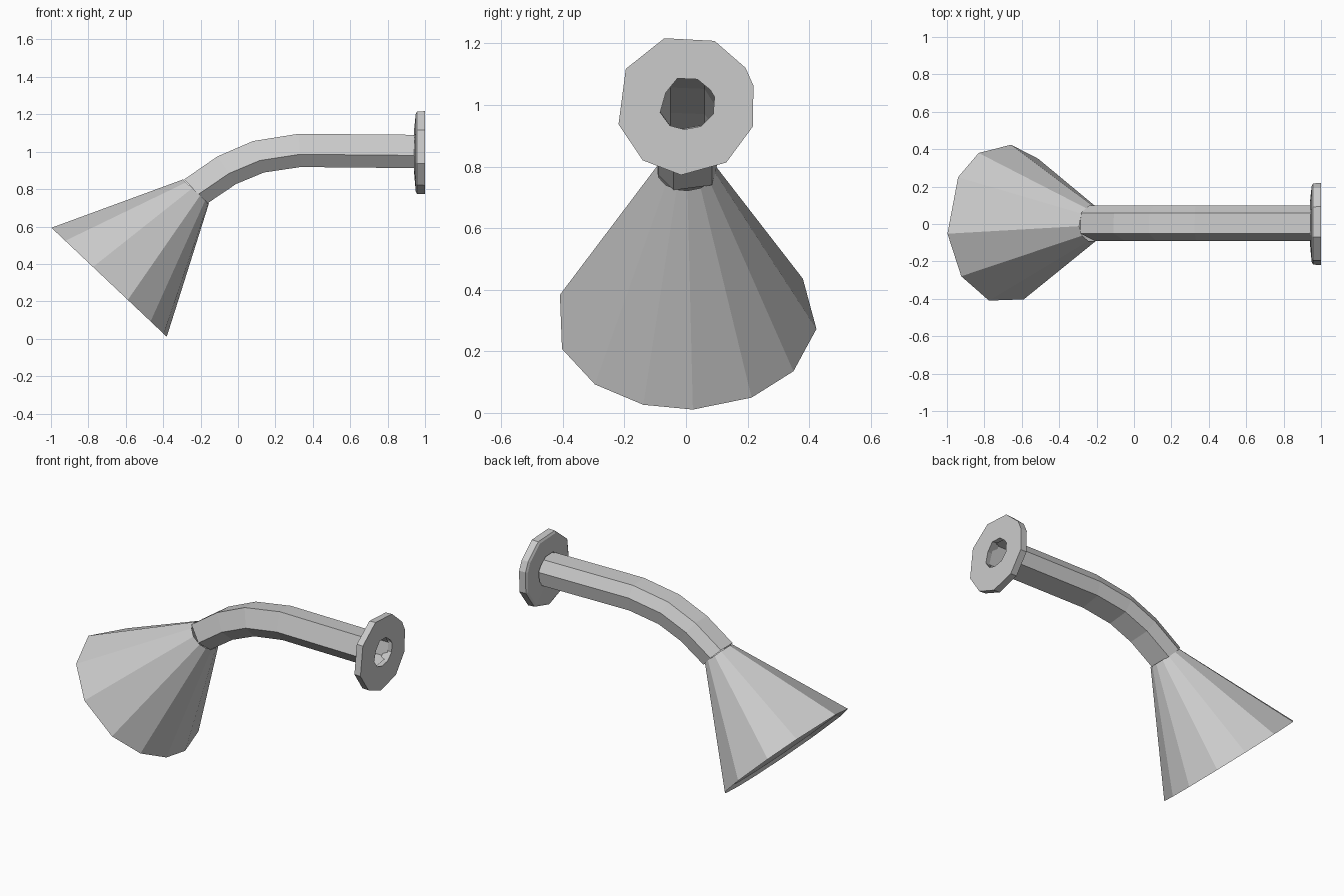
import bpy
from math import sin, cos, radians
from mathutils import Vector

if "Cube" in bpy.data.objects:
    bpy.data.objects.remove(bpy.data.objects["Cube"])


def ring(centre, axis, section):
    # place a 2D section (y, upward normal) across an axis lying in the xz plane
    a = Vector((axis[0], 0, axis[1])).normalized()
    up = Vector((-a.z, 0, a.x))
    c = Vector((centre[0], 0, centre[1]))
    return [c + Vector((0, u, 0)) + up * v for u, v in section]


def loft(name, rings, cap_start=False, cap_end=False, loop=False):
    n = len(rings[0])
    verts = [p for r in rings for p in r]
    count = len(rings) if loop else len(rings) - 1
    faces = []
    for i in range(count):
        a, b = i * n, ((i + 1) % len(rings)) * n
        faces += [(a + k, a + (k + 1) % n, b + (k + 1) % n, b + k) for k in range(n)]
    if cap_start:
        faces.append(tuple(range(n))[::-1])
    if cap_end:
        faces.append(tuple(range(len(verts) - n, len(verts))))
    mesh = bpy.data.meshes.new(name)
    mesh.from_pydata(verts, [], faces)
    obj = bpy.data.objects.new(name, mesh)
    bpy.context.collection.objects.link(obj)
    # consistent outward normals
    import bmesh
    bm = bmesh.new()
    bm.from_mesh(mesh)
    bmesh.ops.recalc_face_normals(bm, faces=bm.faces)
    bm.to_mesh(mesh)
    bm.free()
    return obj


def circle(angles, r):
    return [(r * sin(radians(t)), r * cos(radians(t))) for t in angles]


# Bent six-sided arm, open at the wall end
arm_section = [(-.05, .09), (.06, .085), (.1, .02), (.085, -.065), (-.04, -.088), (-.09, -.02)]
path = [(-.225, .787), (-.06, .90), (.11, .972), (.33, 1.006), (.97, 1.0)]
tangents = [(.72, .69), (.83, .56), (.94, .33), (1, .06), (1, 0)]
loft("arm", [ring(c, t, arm_section) for c, t in zip(path, tangents)])

# Conical shower head with a shallow recessed spray face
axis = (.687, .727)
angles = [183, 210, 235, 264, 297, 324, 7, 41, 74, 109, 136, 161]
angles = [360 - t for t in angles]
base = Vector((-.69, .303))
neck = Vector((-.225, .787))
inset = Vector(axis) * .02
head = loft("shower_head", [
    ring(neck, axis, circle(angles, .095)),
    ring(base, axis, circle(angles, .426)),
    ring(base + inset, axis, circle(angles, .405)),
], cap_end=True)

# Ten-sided wall flange with a hole for the arm
rim_angles = [-18, 24, 58, 74, 108, 145, 184, 218, 254, 301]


def hole(scale):
    # resample the arm outline along each rim direction
    pts = []
    for t in rim_angles:
        d = Vector((sin(radians(t)), cos(radians(t))))
        best = 0
        for i, p in enumerate(arm_section):
            p, q = Vector(p), Vector(arm_section[(i + 1) % 6])
            e = q - p
            den = d.x * e.y - d.y * e.x
            if abs(den) < 1e-9:
                continue
            s = (p.x * e.y - p.y * e.x) / den
            k = (p.x * d.y - p.y * d.x) / den
            if s > 0 and -1e-6 <= k <= 1.000001:
                best = max(best, s)
        pts.append(tuple(d * best * scale))
    return pts


loft("wall_flange", [
    ring((1.0, 1), (1, 0), hole(.97)),
    ring((1.0, 1), (1, 0), circle(rim_angles, .228)),
    ring((.957, 1), (1, 0), circle(rim_angles, .226)),
    ring((.95, 1), (1, 0), circle(rim_angles, .212)),
    ring((.94, 1), (1, 0), hole(1.15)),
], loop=True)
